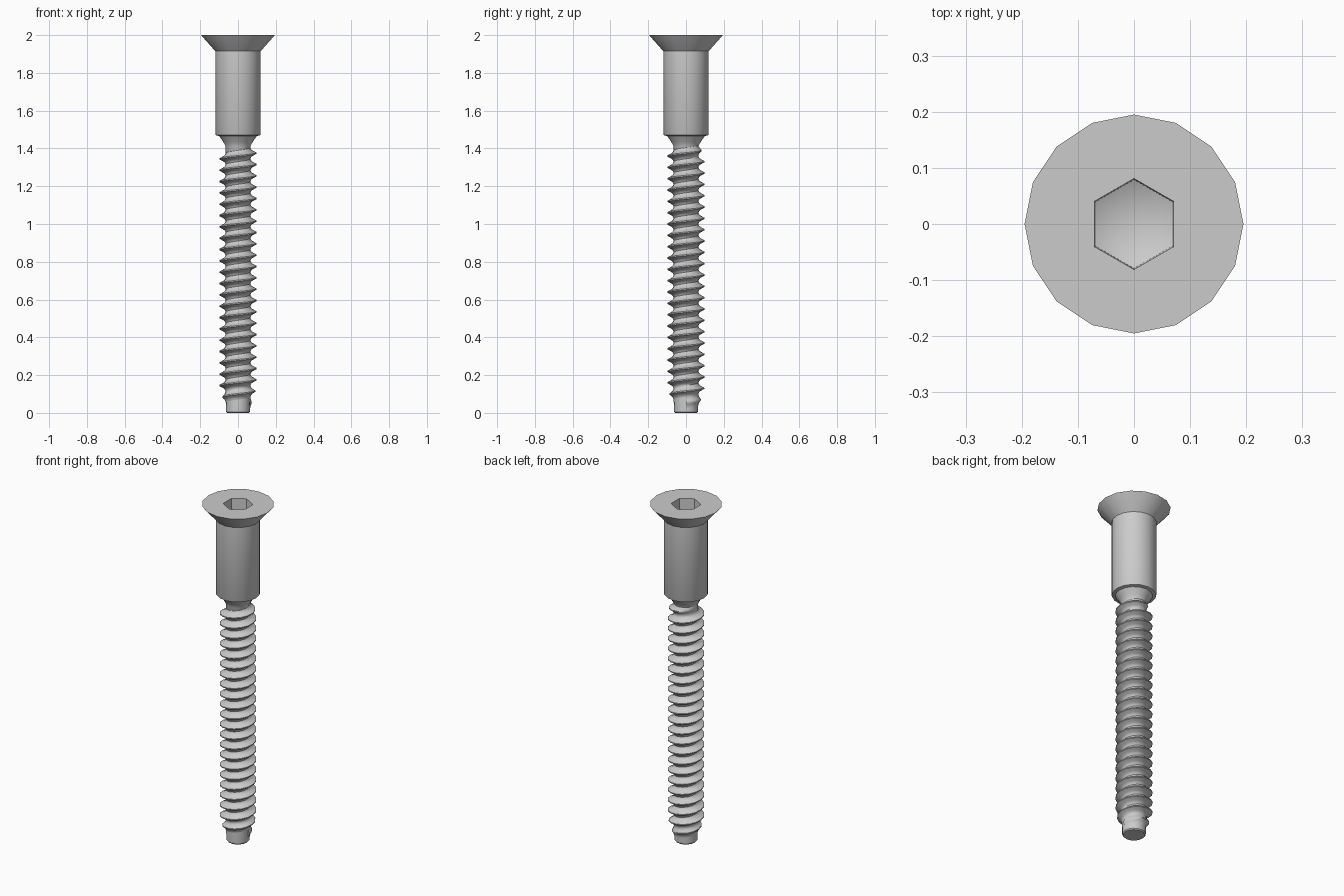
import bpy, bmesh, math

if "Cube" in bpy.data.objects:
    bpy.data.objects.remove(bpy.data.objects["Cube"])

SIDES = 16


def finish(bm, name, flip_fix=True):
    if flip_fix:
        bmesh.ops.recalc_face_normals(bm, faces=bm.faces)
    mesh = bpy.data.meshes.new(name)
    bm.to_mesh(mesh)
    bm.free()
    ob = bpy.data.objects.new(name, mesh)
    bpy.context.collection.objects.link(ob)
    bpy.ops.object.select_all(action='DESELECT')
    ob.select_set(True)
    bpy.context.view_layer.objects.active = ob
    bpy.ops.object.shade_smooth_by_angle(angle=math.radians(35))
    return ob


def ring(bm, r, z, n=SIDES, start=0.0):
    return [bm.verts.new((r * math.cos(start + 2 * math.pi * i / n),
                          r * math.sin(start + 2 * math.pi * i / n), z)) for i in range(n)]


def skin(bm, a, b):
    n = len(a)
    for i in range(n):
        bm.faces.new((a[i], a[(i + 1) % n], b[(i + 1) % n], b[i]))


# Body: tip, core, neck, shank and countersunk head as one turned profile
profile = [(0.058, 0.0), (0.063, 0.006), (0.065, 0.06), (0.065, 1.41), (0.078, 1.435),
           (0.1, 1.466), (0.118, 1.47), (0.12, 1.474), (0.12, 1.915), (0.193, 1.997), (0.195, 2.0)]
bm = bmesh.new()
rings = [ring(bm, r, z) for r, z in profile]
for a, b in zip(rings, rings[1:]):
    skin(bm, a, b)
bm.faces.new(rings[0])

# Hex socket with a shallow conical floor
rim = ring(bm, 0.081, 2.0, 6, math.pi / 2)
floor = ring(bm, 0.079, 1.9, 6, math.pi / 2)
skin(bm, rim, floor)
tip = bm.verts.new((0, 0, 1.86))
for i in range(6):
    bm.faces.new((floor[i], floor[(i + 1) % 6], tip))
edges = [bm.edges.get((loop[i], loop[(i + 1) % len(loop)]))
         for loop in (rings[-1], rim) for i in range(len(loop))]
bmesh.ops.triangle_fill(bm, edges=edges, use_beauty=True)
finish(bm, "screw_body")

# Thread: a ridge section swept up a right-handed helix, fading in and out at the ends
PITCH, Z0, Z1, ROOT = 0.06, 0.055, 1.405, 0.066
section = [(-0.5, 0.0), (-0.36, 0.003), (-0.22, 0.012), (-0.05, 0.033),
           (0.05, 0.033), (0.22, 0.012), (0.36, 0.003), (0.5, 0.0)]
steps = int((Z1 - Z0) / PITCH * SIDES)
bm = bmesh.new()
prev = None
for s in range(steps + 1):
    ang = 2 * math.pi * s / SIDES
    z = Z0 + PITCH * s / SIDES
    grow = min(1.0, 0.25 + 0.75 * s / 22, (steps - s) / 8)
    row = []
    for dz, h in section:
        r = ROOT + h * grow
        row.append(bm.verts.new((r * math.cos(ang), r * math.sin(ang), z + dz * PITCH)))
    if prev:
        for i in range(len(row) - 1):
            bm.faces.new((prev[i], row[i], row[i + 1], prev[i + 1]))
    else:
        bm.faces.new(row)
    prev = row
bmesh.ops.remove_doubles(bm, verts=bm.verts, dist=0.0002)
finish(bm, "thread")
